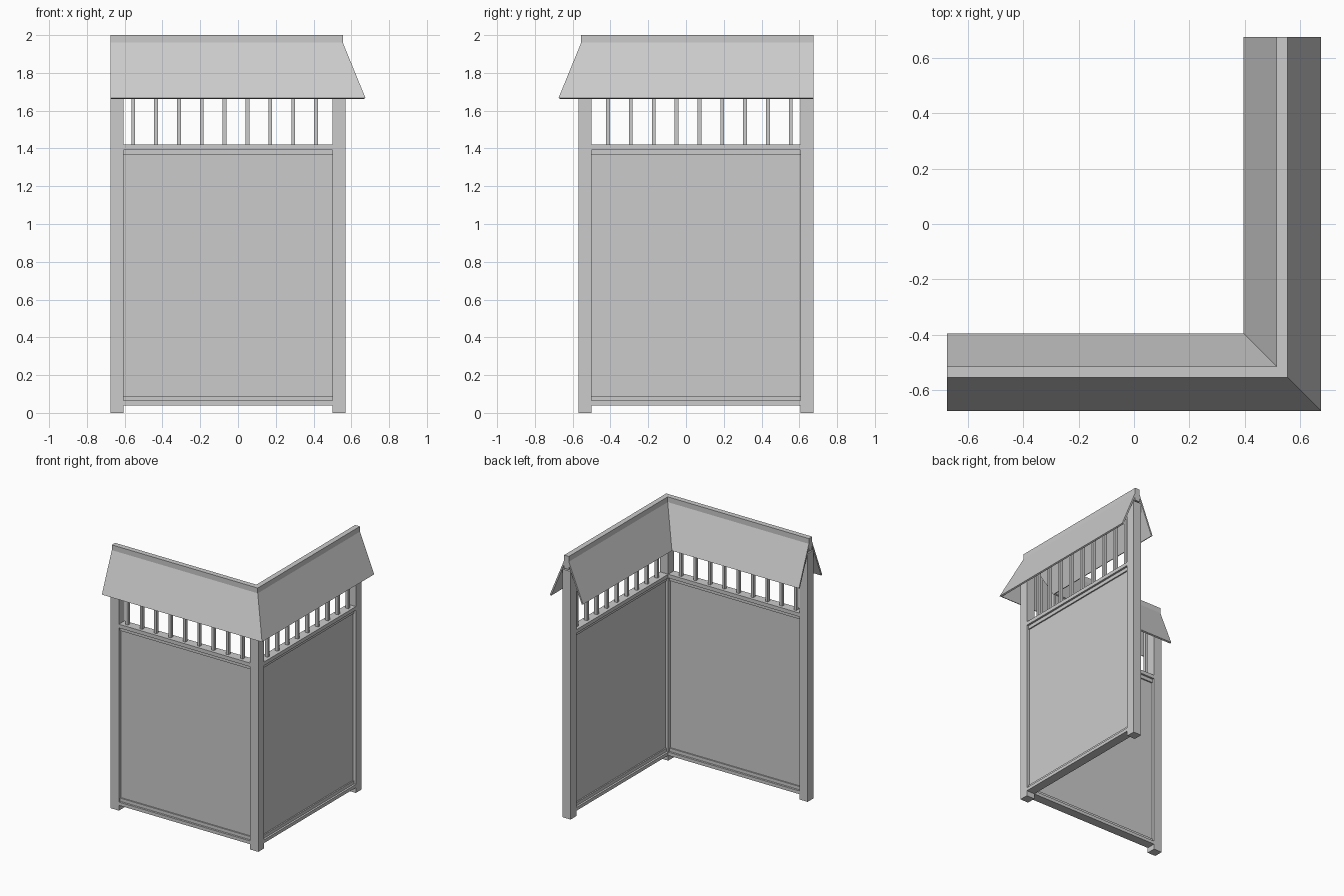
import bpy
import bmesh
from mathutils import Vector

cube = bpy.data.objects.get("Cube")
if cube:
    bpy.data.objects.remove(cube, do_unlink=True)

grey = bpy.data.materials.new("plain_grey")
grey.use_nodes = True
grey.diffuse_color = (0.6, 0.6, 0.6, 1)
grey.node_tree.nodes["Principled BSDF"].inputs["Base Color"].default_value = (0.6, 0.6, 0.6, 1)

LINE = 0.535    # distance of both wall centre lines from the middle
END = 0.675     # free end of each wall
POST = 0.07


def finish(name, bm):
    bmesh.ops.recalc_face_normals(bm, faces=bm.faces)
    mesh = bpy.data.meshes.new(name)
    bm.to_mesh(mesh)
    bm.free()
    mesh.materials.append(grey)
    obj = bpy.data.objects.new(name, mesh)
    bpy.context.collection.objects.link(obj)


def box(name, lo, hi, side=False):
    """Box between two corners; side=True reflects it onto the side wall."""
    lo, hi = Vector(lo), Vector(hi)
    if side:
        lo, hi = Vector((-hi.y, -hi.x, lo.z)), Vector((-lo.y, -lo.x, hi.z))
    bm = bmesh.new()
    bmesh.ops.create_cube(bm, size=1)
    for v in bm.verts:
        v.co = (lo + hi) / 2 + v.co * (hi - lo)
    finish(name, bm)


def wall_part(name, x0, x1, depth, z0, z1, side):
    box(name, (x0, -LINE - depth / 2, z0), (x1, -LINE + depth / 2, z1), side)


def mitred(name, profile):
    """Sweep an (outward offset, height) profile round the corner."""
    bm = bmesh.new()
    rings = [
        [bm.verts.new((-END, -LINE - u, z)) for u, z in profile],
        [bm.verts.new((LINE + u, -LINE - u, z)) for u, z in profile],
        [bm.verts.new((LINE + u, END, z)) for u, z in profile],
    ]
    n = len(profile)
    for a, b in zip(rings, rings[1:]):
        for i in range(n):
            j = (i + 1) % n
            bm.faces.new((a[i], a[j], b[j], b[i]))
    bm.faces.new(rings[0])
    bm.faces.new(rings[-1])
    finish(name, bm)


# Corner post shared by both walls
wall_part("corner_post", LINE - POST / 2, LINE + POST / 2, POST, 0, 1.89, False)

# Each wall: end post, panel, rails, battens and balusters
inner, outer = -END + POST, LINE - POST / 2
for side in (False, True):
    label = "side" if side else "front"
    wall_part(label + "_end_post", -END, inner, POST, 0, 1.89, side)
    wall_part(label + "_panel", inner, outer, 0.02, 0.06, 1.4, side)
    wall_part(label + "_bottom_rail", inner, outer, POST, 0.04, 0.065, side)
    wall_part(label + "_bottom_batten", inner, outer, 0.04, 0.065, 0.09, side)
    wall_part(label + "_top_batten", inner, outer, 0.04, 1.365, 1.392, side)
    wall_part(label + "_top_rail", inner, outer, POST, 1.392, 1.42, side)
    for i in range(9):
        x = -0.555 + 0.121 * i
        wall_part(label + "_baluster", x - 0.01, x + 0.01, 0.025, 1.42, 1.9, side)

# Mitred roof: two thin slopes under a ridge beam
for s, label in ((1, "outer"), (-1, "inner")):
    slope = [(0.02, 1.96), (0.14, 1.667), (0.129, 1.662), (0.009, 1.955)]
    mitred(label + "_roof_slope", [(s * u, z) for u, z in slope])
mitred("ridge_beam", [(-0.02, 1.9), (0.02, 1.9), (0.02, 2), (-0.02, 2)])
